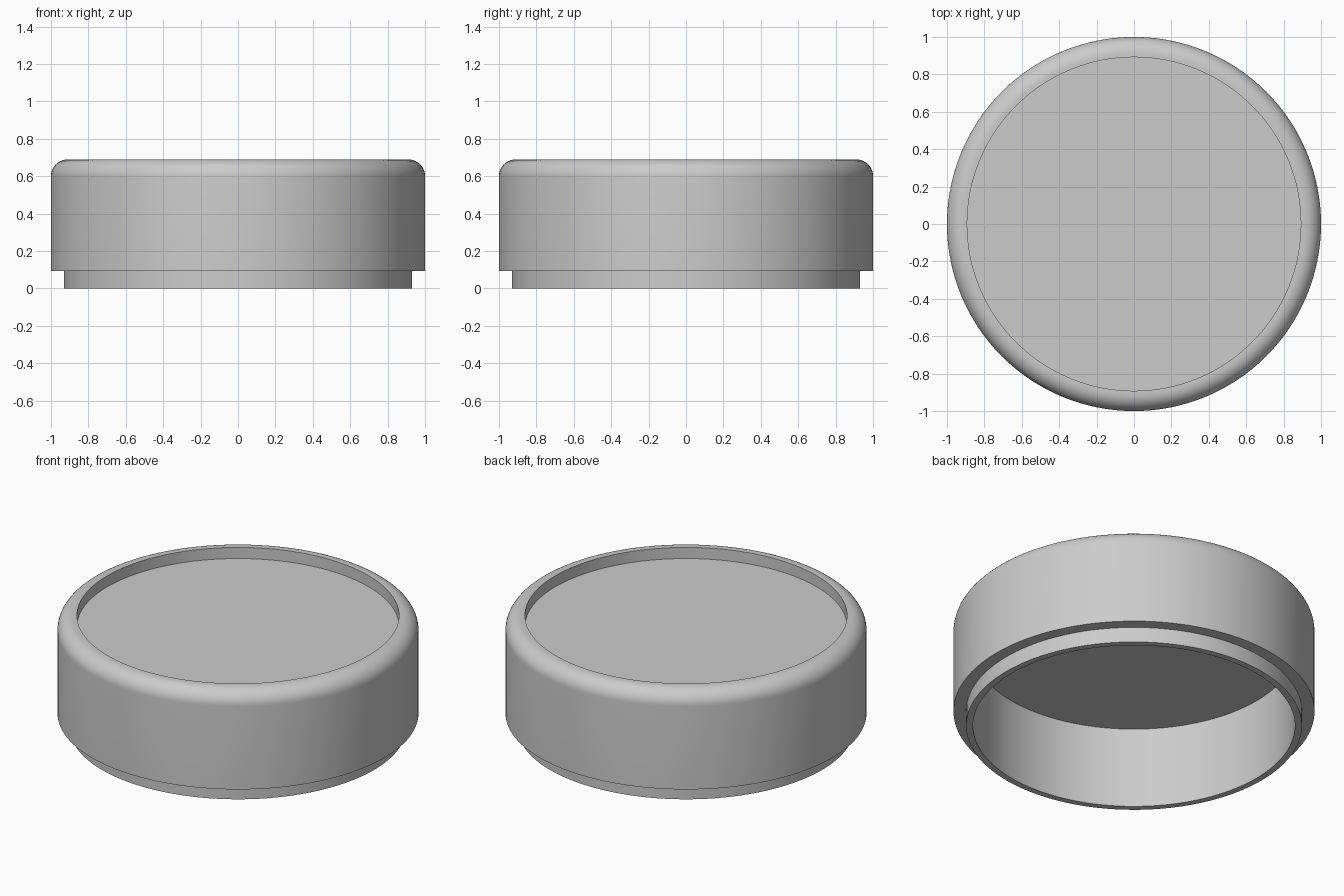
import bpy, bmesh, math

cube = bpy.data.objects.get("Cube")
if cube:
    bpy.data.objects.remove(cube, do_unlink=True)

SEGMENTS = 128
OUTER, LIP, INNER = 1.0, 0.93, 0.892
HEIGHT, STEP, ROUND = 0.69, 0.093, 0.09
FLOOR, CEILING = 0.622, 0.494

grey = bpy.data.materials.new("plain_grey")
grey.use_nodes = True
colour = (0.6, 0.6, 0.6, 1)
grey.diffuse_color = colour
grey.node_tree.nodes["Principled BSDF"].inputs["Base Color"].default_value = colour

# Half section: underside hollow, stepped lip, outer wall
profile = [(0, CEILING), (INNER, CEILING), (INNER, 0), (LIP, 0),
           (LIP, STEP), (OUTER, STEP)]
# Rounded upper shoulder
for i in range(11):
    a = math.pi / 2 * i / 10
    profile.append((OUTER - ROUND + ROUND * math.cos(a),
                    HEIGHT - ROUND + ROUND * math.sin(a)))
# Rim and shallow recess in the top
profile += [(INNER, HEIGHT), (INNER, FLOOR), (0, FLOOR)]

# Revolve the section around the vertical axis
bm = bmesh.new()
verts = [bm.verts.new((r, 0, z)) for r, z in profile]
edges = [bm.edges.new(pair) for pair in zip(verts, verts[1:])]
bmesh.ops.spin(bm, geom=verts + edges, cent=(0, 0, 0), axis=(0, 0, 1),
               angle=math.tau, steps=SEGMENTS, use_duplicate=False)
bmesh.ops.remove_doubles(bm, verts=bm.verts, dist=0.0001)
bmesh.ops.recalc_face_normals(bm, faces=bm.faces)

mesh = bpy.data.meshes.new("round_cap")
bm.to_mesh(mesh)
bm.free()
mesh.materials.append(grey)
cap = bpy.data.objects.new("round_cap", mesh)
bpy.context.collection.objects.link(cap)

# Smooth walls with crisp corners
bpy.ops.object.select_all(action="DESELECT")
cap.select_set(True)
bpy.context.view_layer.objects.active = cap
bpy.ops.object.shade_smooth_by_angle(angle=math.radians(30))
